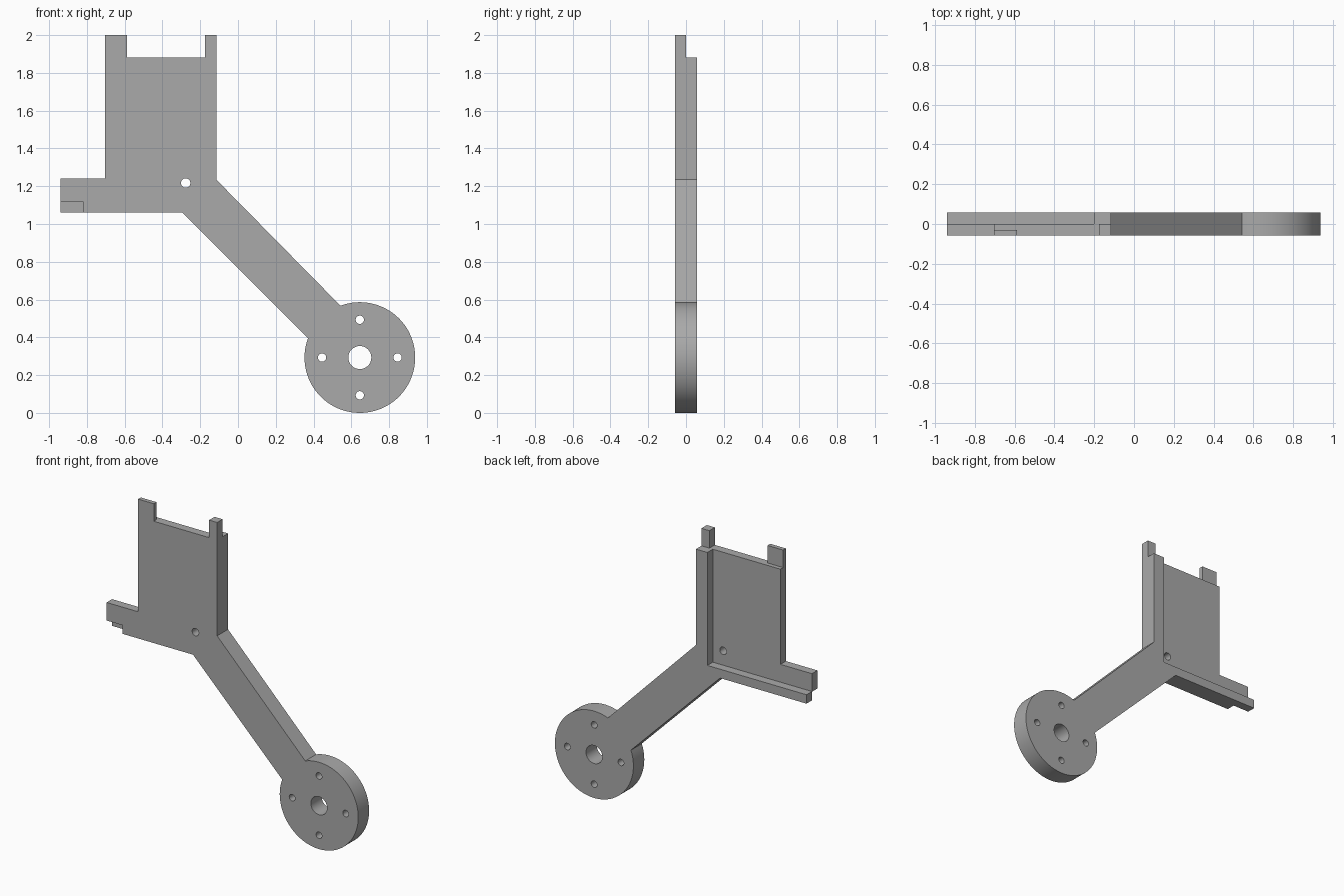
import bpy
import bmesh
from math import sin, cos, radians

if "Cube" in bpy.data.objects:
    bpy.data.objects.remove(bpy.data.objects["Cube"])

HALF = 0.058                 # half thickness of the bracket
HUB = (0.645, 0.293)         # centre of the round hub
HUB_R = 0.293

grey = bpy.data.materials.new("plain grey")
grey.use_nodes = True
grey.diffuse_color = (0.4, 0.4, 0.4, 1)
grey.node_tree.nodes["Principled BSDF"].inputs["Base Color"].default_value = (0.4, 0.4, 0.4, 1)


def prism(name, outline, y0, y1):
    """Extrude an x-z outline from y0 to y1."""
    bm = bmesh.new()
    face = bm.faces.new([bm.verts.new((x, y0, z)) for x, z in outline])
    ext = bmesh.ops.extrude_face_region(bm, geom=[face])
    moved = [v for v in ext["geom"] if isinstance(v, bmesh.types.BMVert)]
    bmesh.ops.translate(bm, verts=moved, vec=(0, y1 - y0, 0))
    bmesh.ops.recalc_face_normals(bm, faces=bm.faces)
    mesh = bpy.data.meshes.new(name)
    bm.to_mesh(mesh)
    bm.free()
    mesh.materials.append(grey)
    ob = bpy.data.objects.new(name, mesh)
    bpy.context.collection.objects.link(ob)
    return ob


def arc(centre, r, start, end, n):
    return [(centre[0] + r * cos(radians(start + (end - start) * i / n)),
             centre[1] + r * sin(radians(start + (end - start) * i / n))) for i in range(n + 1)]


def cut(name, outline, y0, y1):
    """Subtract a prism from the bracket, then discard it."""
    cutter = prism(name, outline, y0, y1)
    cutter.hide_render = True
    mod = bracket.modifiers.new(name, "BOOLEAN")
    mod.operation = "DIFFERENCE"
    mod.solver = "EXACT"
    mod.object = cutter
    bpy.ops.object.modifier_apply(modifier=name)
    bpy.data.objects.remove(cutter)


def box(x0, x1, z0, z1):
    return [(x0, z0), (x1, z0), (x1, z1), (x0, z1)]


# Full silhouette: plate with two top tabs, side foot, diagonal arm and hub
outline = [(-0.295, 1.06), (-0.94, 1.06), (-0.94, 1.24), (-0.705, 1.24), (-0.705, 2),
           (-0.588, 2), (-0.588, 1.882), (-0.175, 1.882), (-0.175, 2), (-0.115, 2),
           (-0.115, 1.235)]
outline += arc(HUB, HUB_R, 110.5, -200.5, 80)
bracket = prism("bracket", outline, -HALF, HALF)
bpy.context.view_layer.objects.active = bracket
bracket.select_set(True)

# Back pocket, leaving a rim along the side and the bottom
cut("back_pocket", box(-1.1, -0.2, 1.12, 2.1), 0, 0.2)
# Top tabs thinned from behind
cut("wide_tab_relief", box(-0.8, -0.4, 1.882, 2.1), -0.029, 0.2)
cut("narrow_tab_relief", box(-0.3, 0, 1.882, 2.1), 0, 0.2)
# Notch in the front of the foot
cut("foot_notch", box(-1.1, -0.82, 0.9, 1.118), -0.2, 0)

# Hub bore, its four screw holes, and the plate hole
holes = [(HUB, 0.061), ((-0.277, 1.217), 0.025)]
for dx, dz in ((0.2, 0), (-0.2, 0), (0, 0.2), (0, -0.2)):
    holes.append(((HUB[0] + dx, HUB[1] + dz), 0.022))
for i, (centre, r) in enumerate(holes):
    cut(f"hole_{i}", arc(centre, r, 0, 360, 32)[:-1], -0.2, 0.2)

bpy.ops.object.shade_smooth_by_angle(angle=radians(30))
